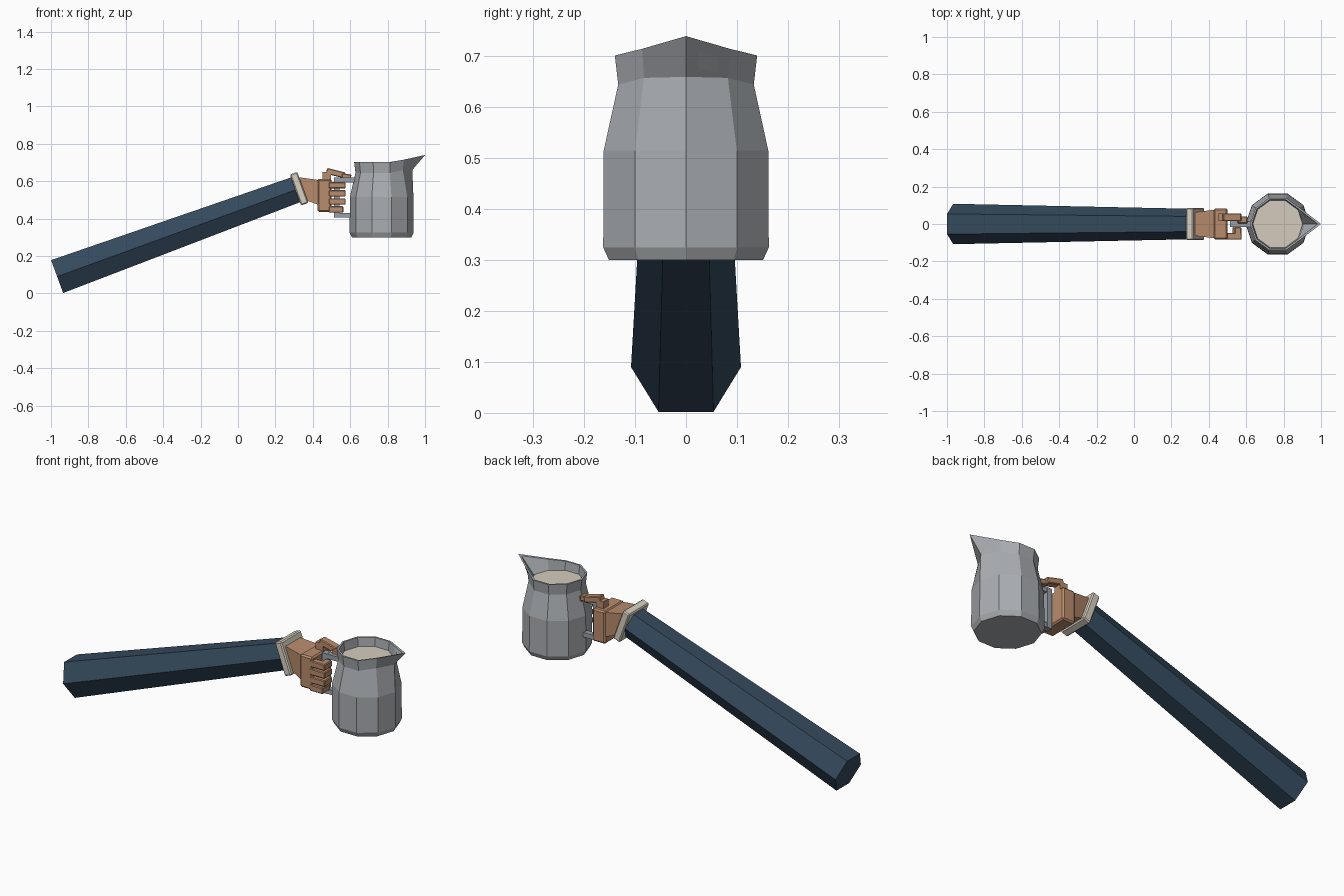
import bpy, bmesh, math
from mathutils import Vector, Matrix

if "Cube" in bpy.data.objects:
    bpy.data.objects.remove(bpy.data.objects["Cube"])


def srgb(h):
    c = [int(h[i:i + 2], 16) / 255 for i in (0, 2, 4)]
    return [x / 12.92 if x < 0.04045 else ((x + 0.055) / 1.055) ** 2.4 for x in c] + [1]


def mat(name, h):
    m = bpy.data.materials.new(name)
    m.diffuse_color = srgb(h)
    m.use_nodes = True
    m.node_tree.nodes["Principled BSDF"].inputs["Base Color"].default_value = m.diffuse_color
    return m


NAVY = mat("navy cloth", "34495C")
CREAM = mat("cuff cream", "D8D1C2")
SKIN = mat("skin", "B98C6C")
STEEL = mat("steel", "A9ADB2")
HANDLE = mat("handle steel", "98A0A8")
MILK = mat("milk", "D3CCBD")


def finish(name, bm, m):
    bmesh.ops.recalc_face_normals(bm, faces=bm.faces)
    me = bpy.data.meshes.new(name)
    bm.to_mesh(me)
    bm.free()
    me.materials.append(m)
    ob = bpy.data.objects.new(name, me)
    bpy.context.collection.objects.link(ob)
    return ob


def loft(name, rings, m, caps=(True, True)):
    bm = bmesh.new()
    vs = [[bm.verts.new(p) for p in r] for r in rings]
    n = len(vs[0])
    for a, b in zip(vs, vs[1:]):
        for i in range(n):
            bm.faces.new((a[i], a[(i + 1) % n], b[(i + 1) % n], b[i]))
    if caps[0]:
        bm.faces.new(vs[0])
    if caps[1]:
        bm.faces.new(vs[-1])
    return finish(name, bm, m)


def box(name, c, size, m, tilt=0, bevel=0.0):
    # tilt is the upward slope of local x, in degrees
    bm = bmesh.new()
    M = (Matrix.Translation(c) @ Matrix.Rotation(-math.radians(tilt), 4, 'Y')
         @ Matrix.Diagonal((*size, 1)))
    bmesh.ops.create_cube(bm, size=1, matrix=M)
    if bevel:
        bmesh.ops.bevel(bm, geom=bm.edges[:], offset=bevel, segments=1, affect='EDGES')
    return finish(name, bm, m)


# sleeve: tapered hexagonal prism rising at 20 degrees
TILT = 20
ca, sa = math.cos(math.radians(TILT)), math.sin(math.radians(TILT))
side, up = Vector((0, 1, 0)), Vector((-sa, 0, ca))


def hexagon(c, r):
    return [Vector(c) + side * r * math.cos(k * math.pi / 3) + up * r * math.sin(k * math.pi / 3)
            for k in range(6)]


loft("sleeve", [hexagon((-0.967, 0, 0.09), 0.108), hexagon((0.325, 0, 0.56), 0.081)], NAVY)

# cuff
box("cuff", (0.327, 0, 0.56), (0.042, 0.172, 0.176), CREAM, TILT, 0.006)


# wrist wedge from the tilted cuff to the upright palm
def rect(c, u, w, h):
    return [Vector(c) + side * w * a + Vector(u) * h * b
            for a, b in ((-1, -1), (1, -1), (1, 1), (-1, 1))]


loft("wrist", [rect((0.34, 0, 0.56), up, 0.062, 0.066),
               rect((0.43, 0, 0.54), (0, 0, 1), 0.076, 0.066)], SKIN)
box("palm", (0.463, 0, 0.524), (0.076, 0.164, 0.176), SKIN, 0, 0.008)

# four fingers curled round the handle
for i, z in enumerate((0.578, 0.535, 0.491, 0.449)):
    s = -0.012 if i == 3 else 0
    box(f"finger_{i + 1}", (0.53 + s / 2, -0.066, z), (0.09 + s, 0.036, 0.034), SKIN, 0, 0.004)
    box(f"fingertip_{i + 1}", (0.556 + s, -0.037, z), (0.036, 0.04, 0.033), SKIN, 0, 0.004)

# thumb on top
box("thumb", (0.522, 0.036, 0.643), (0.1, 0.042, 0.032), SKIN, -14, 0.004)
box("thumb_tip", (0.58, 0.022, 0.625), (0.05, 0.038, 0.028), SKIN, -8, 0.004)
box("thumb_base", (0.475, 0.036, 0.625), (0.045, 0.042, 0.05), SKIN)

# handle
box("handle_grip", (0.527, 0, 0.512), (0.03, 0.034, 0.215), HANDLE)
box("handle_top", (0.575, 0, 0.606), (0.12, 0.03, 0.025), HANDLE)
box("handle_bottom", (0.562, 0, 0.417), (0.1, 0.03, 0.025), HANDLE)

# ten-sided jug with a pulled spout, outside and inside walls
CX = 0.768


def ring(r, z, tip=None, shoulder_z=None):
    pts = [Vector((CX + r * math.cos(k * math.pi / 5), r * math.sin(k * math.pi / 5), z))
           for k in range(10)]
    if tip:
        pts[0] = Vector((tip[0], 0, tip[1]))
        pts[1].z = pts[9].z = shoulder_z
    return pts


loft("jug", [ring(0.159, 0.30), ring(0.171, 0.325), ring(0.17, 0.515),
             ring(0.14, 0.645, (0.932, 0.66), 0.658),
             ring(0.147, 0.702, (1.0, 0.74), 0.715),
             ring(0.137, 0.702, (0.982, 0.735), 0.713),
             ring(0.131, 0.645, (0.91, 0.655), 0.65),
             ring(0.13, 0.63)], STEEL, (True, False))

# milk surface
loft("milk", [ring(0.134, 0.64), ring(0.134, 0.655)], MILK)
